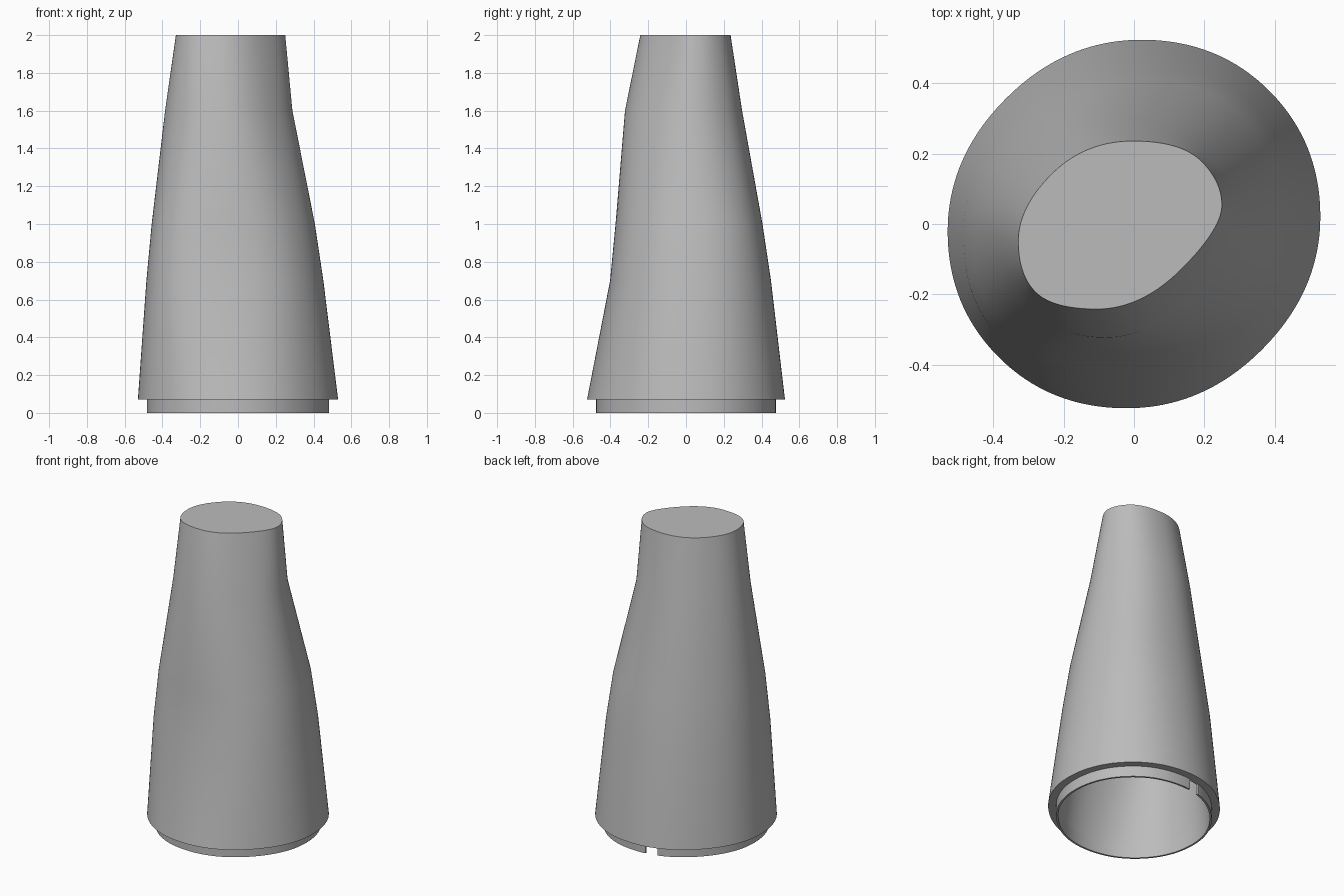
import bpy, bmesh, math
from mathutils import Vector

cube = bpy.data.objects.get("Cube")
if cube:
    bpy.data.objects.remove(cube, do_unlink=True)

STEPS = 20                 # points per eighth of an outline
N = 8 * STEPS

grey = bpy.data.materials.new("plain_grey")
grey.use_nodes = True
grey.diffuse_color = (0.5, 0.5, 0.5, 1)
grey.node_tree.nodes["Principled BSDF"].inputs["Base Color"].default_value = (0.5, 0.5, 0.5, 1)

# Height and the reach of the outline in eight directions, counter-clockwise from +x
SECTIONS = [
    (0.07, (.53, .54, .524, .51, .53, .54, .524, .51)),
    (0.70, (.452, .478, .45, .45, .485, .495, .402, .425)),
    (1.00, (.407, .436, .405, .41, .457, .465, .373, .38)),
    (1.60, (.288, .296, .297, .33, .386, .378, .323, .262)),
    (2.00, (.25, .262, .236, .266, .329, .335, .242, .186)),
]
FOOT = SECTIONS[0][1]


def outline(reach, z, inset=0.0):
    """Smooth closed curve touching the eight sides of an octagon."""
    p = [r - inset for r in reach]
    s = math.sin(math.pi / 4)
    corners = []
    for i in range(8):
        a = i * math.pi / 4
        along = (p[(i + 1) % 8] - p[i] * s) / s
        corners.append(Vector((p[i] * math.cos(a) - along * math.sin(a),
                               p[i] * math.sin(a) + along * math.cos(a), z)))
    points = []
    for i in range(8):
        c = corners[i]
        start, end = (corners[i - 1] + c) / 2, (c + corners[(i + 1) % 8]) / 2
        for k in range(STEPS):
            t = k / STEPS
            points.append(start * (1 - t) ** 2 + c * 2 * t * (1 - t) + end * t * t)
    return points


def bridge(bm, a, b):
    return [bm.faces.new((a[i], a[(i + 1) % N], b[(i + 1) % N], b[i])) for i in range(N)]


def finish(bm, name):
    bmesh.ops.recalc_face_normals(bm, faces=bm.faces)
    mesh = bpy.data.meshes.new(name)
    bm.to_mesh(mesh)
    bm.free()
    mesh.materials.append(grey)
    ob = bpy.data.objects.new(name, mesh)
    bpy.context.collection.objects.link(ob)
    bpy.ops.object.select_all(action='DESELECT')
    ob.select_set(True)
    bpy.context.view_layer.objects.active = ob
    bpy.ops.object.shade_smooth_by_angle(angle=math.radians(30))


# Tapered hollow body with a closed flat top
WALL = 0.06
bm = bmesh.new()
outer = [[bm.verts.new(c) for c in outline(r, z)] for z, r in SECTIONS]
cavity = [(0.07, FOOT), (0.10, FOOT)] + SECTIONS[1:-1] + [(1.94, SECTIONS[-1][1])]
inner = [[bm.verts.new(c) for c in outline(r, z, WALL)] for z, r in cavity]
for loops in (outer, inner):
    for a, b in zip(loops, loops[1:]):
        bridge(bm, a, b)
    bm.faces.new(loops[-1])
bridge(bm, outer[0], inner[0])
finish(bm, "body_shell")

# Thin lip under the body, with a small notch at the back
NOTCH = math.radians(100)
bm = bmesh.new()
rim = [(0.07, 0.048), (0.0, 0.048), (0.0, WALL), (0.07, WALL)]
loops = [[bm.verts.new(c) for c in outline(FOOT, z, inset)] for z, inset in rim]
strips = [bridge(bm, loops[i], loops[(i + 1) % 4]) for i in range(4)]
mid = min(range(N), key=lambda i: abs(
    math.atan2(loops[0][i].co.y, loops[0][i].co.x) - NOTCH))
cut = [(mid + k) % N for k in (-2, -1, 0, 1)]
bmesh.ops.delete(bm, geom=[s[i] for s in strips for i in cut], context='FACES')
bmesh.ops.holes_fill(bm, edges=[e for e in bm.edges if e.is_boundary], sides=4)
finish(bm, "base_lip")
